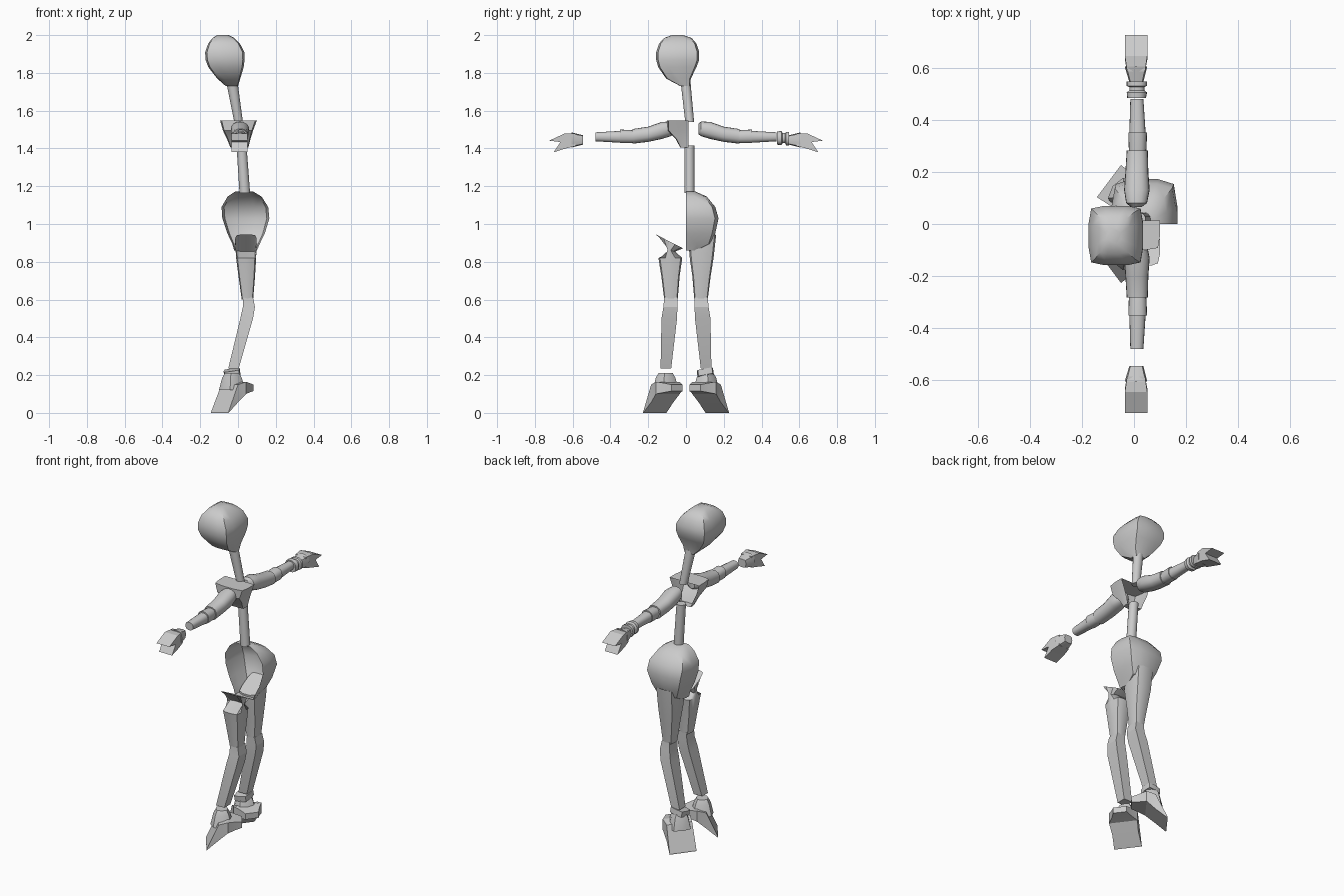
import bpy, bmesh, math
from mathutils import Vector


def finish(name, bm, angle=38):
    bmesh.ops.recalc_face_normals(bm, faces=bm.faces)
    for f in bm.faces:
        f.smooth = True
    for e in bm.edges:
        e.smooth = len(e.link_faces) == 2 and e.calc_face_angle(0) < math.radians(angle)
    me = bpy.data.meshes.new(name)
    bm.to_mesh(me)
    bm.free()
    ob = bpy.data.objects.new(name, me)
    bpy.context.collection.objects.link(ob)
    return ob


def loft(name, rings, n=16, p=2.0, cut_y=None, keep=1, angle=38):
    """rings: (centre, u axis, v axis); p sets how square the section is."""
    bm = bmesh.new()
    loops = []
    for c, u, v in rings:
        loop = []
        for i in range(n):
            a = math.pi / 4 + 2 * math.pi * i / n
            ca, sa = math.cos(a), math.sin(a)
            r = (abs(ca) ** p + abs(sa) ** p) ** (-1 / p)
            loop.append(bm.verts.new(Vector(c) + Vector(u) * ca * r + Vector(v) * sa * r))
        loops.append(loop)
    for a, b in zip(loops, loops[1:]):
        for i in range(n):
            bm.faces.new((a[i], a[(i + 1) % n], b[(i + 1) % n], b[i]))
    bm.faces.new(loops[0])
    bm.faces.new(loops[-1])
    if cut_y is not None:  # open half shell
        bmesh.ops.bisect_plane(bm, geom=bm.verts[:] + bm.edges[:] + bm.faces[:],
                               plane_co=(0, cut_y, 0), plane_no=(0, -keep, 0), clear_outer=True)
    return finish(name, bm, angle)


def boxes_z(rows, s=1):
    """Horizontal rings from rows of z, x0, x1, y0, y1."""
    return [(((x0 + x1) / 2, s * (y0 + y1) / 2, z), ((x1 - x0) / 2, 0, 0), (0, (y1 - y0) / 2, 0))
            for z, x0, x1, y0, y1 in rows]


def rings_y(rows, s):
    """Arm rings from rows of y, x0, x1, z0, z1."""
    return [(((x0 + x1) / 2, s * y, (z0 + z1) / 2), ((x1 - x0) / 2, 0, 0), (0, 0, (z1 - z0) / 2))
            for y, x0, x1, z0, z1 in rows]


# Head: egg outline with squarish section
loft("head", boxes_z([
    (2.0, -.11, -.05, -.075, -.015), (1.985, -.135, -.02, -.115, .03),
    (1.955, -.158, .01, -.143, .055), (1.91, -.174, .034, -.158, .07),
    (1.87, -.172, .035, -.158, .07), (1.83, -.157, .03, -.147, .055),
    (1.77, -.11, .012, -.105, .026), (1.73, -.065, 0, -.03, .02)]), p=7)

# Neck and spine
loft("neck", boxes_z([(1.75, -.062, -.002, -.028, .024), (1.54, -.02, .026, -.004, .043)]))
loft("spine", boxes_z([(1.415, -.008, .045, -.008, .045), (1.165, .008, .064, -.008, .045)]))

# Half chest and half pelvis, both open at the split
loft("half_chest", boxes_z([
    (1.548, -.095, .1, -.1, .1), (1.495, -.08, .08, -.1, .1),
    (1.45, -.058, .066, -.055, .055), (1.405, -.04, .055, -.03, .03)]),
    p=8, cut_y=.013, keep=-1)
loft("half_pelvis", boxes_z([
    (1.172, -.015, .08, -.05, .05), (1.145, -.055, .125, -.11, .11),
    (1.09, -.087, .16, -.155, .155), (1.03, -.083, .166, -.172, .172),
    (.95, -.056, .142, -.155, .155), (.895, -.03, .115, -.135, .135),
    (.86, -.02, .1, -.06, .06)]), p=6, cut_y=0)

for side, s in (("right", 1), ("left", -1)):
    # Thigh with slanted top
    top = [((.042, s * .088, .908), (.057, 0, 0), (0, s * .072, .037))]
    loft(side + "_thigh", top + boxes_z([
        (.82, -.01, .096, .02, .146), (.72, .003, .09, .034, .13),
        (.6, .02, .08, .044, .115)], s), p=5)
    # Four-sided shin with bent knee
    loft(side + "_shin", boxes_z([
        (.61, .028, .08, .043, .116), (.56, .025, .09, .045, .12),
        (.5, .012, .08, .047, .13), (.235, -.052, .004, .078, .135)], s), n=4, p=60, angle=15)

    # Foot turned outward, toes down and heel raised
    d, w = Vector((-.8, s * .6, 0)), Vector((.6, s * .8, 0))
    c = Vector((-.02, s * .108, 0))
    foot = [(-.1, .038, .115, .15), (-.06, .056, .108, .158), (-.02, .08, .1, .165),
            (.03, .074, .055, .15), (.095, .078, 0, .006)]
    loft(side + "_foot", [(c + d * u + Vector((0, 0, (a + b) / 2)), w * hw, (0, 0, (b - a) / 2))
                          for u, hw, a, b in foot], n=4, p=60, angle=20)
    loft(side + "_ankle", [(c + Vector((-.012, 0, z)), d * r, w * r)
                           for z, r in ((.212, .033), (.185, .047), (.12, .062))], n=8, p=3)

    # Upper arm, elbow and forearm
    loft(side + "_upper_arm", rings_y([
        (.066, -.012, .03, 1.475, 1.53), (.08, -.03, .05, 1.465, 1.543),
        (.13, -.038, .06, 1.45, 1.54), (.2, -.033, .055, 1.435, 1.515),
        (.282, -.028, .053, 1.425, 1.503)], s), p=2.5)
    loft(side + "_elbow", rings_y([
        (.275, -.02, .046, 1.43, 1.495), (.29, -.02, .048, 1.428, 1.497),
        (.35, -.022, .05, 1.428, 1.5)], s), p=2.5)
    loft(side + "_forearm", rings_y([
        (.345, -.018, .045, 1.43, 1.493), (.48, -.014, .036, 1.438, 1.485)], s), p=2.5)

    # Hand: forked fingers and thumb of constant width
    loft(side + "_wrist", rings_y([
        (.545, -.018, .036, 1.42, 1.47), (.605, -.036, .051, 1.405, 1.485)], s), n=8, p=4)
    prof = [(.585, 1.478), (.645, 1.478), (.725, 1.441), (.665, 1.434),
            (.7, 1.38), (.63, 1.402), (.585, 1.412)]
    bm = bmesh.new()
    a, b = [[bm.verts.new((x * (1 if y > .6 else .8) + .008, s * y, z)) for y, z in prof]
            for x in (-.043, .043)]
    bm.faces.new(a)
    bm.faces.new(b)
    for i in range(len(a)):
        j = (i + 1) % len(a)
        bm.faces.new((a[i], a[j], b[j], b[i]))
    finish(side + "_hand", bm, 20)

# Bracelet and ankle band survive on one side only
loft("right_bracelet", rings_y([
    (.483, -.026, .046, 1.42, 1.49), (.505, -.028, .05, 1.418, 1.492),
    (.512, -.018, .04, 1.428, 1.482), (.525, -.018, .04, 1.428, 1.482),
    (.53, -.028, .05, 1.415, 1.488), (.546, -.028, .05, 1.415, 1.488)], 1), p=2.5)
loft("right_ankle_band", [((-.033, .1, .228), (.043, 0, .007), (0, .043, .008)),
                          ((-.03, .104, .196), (.043, 0, .007), (0, .043, .008))], n=8, p=5)
